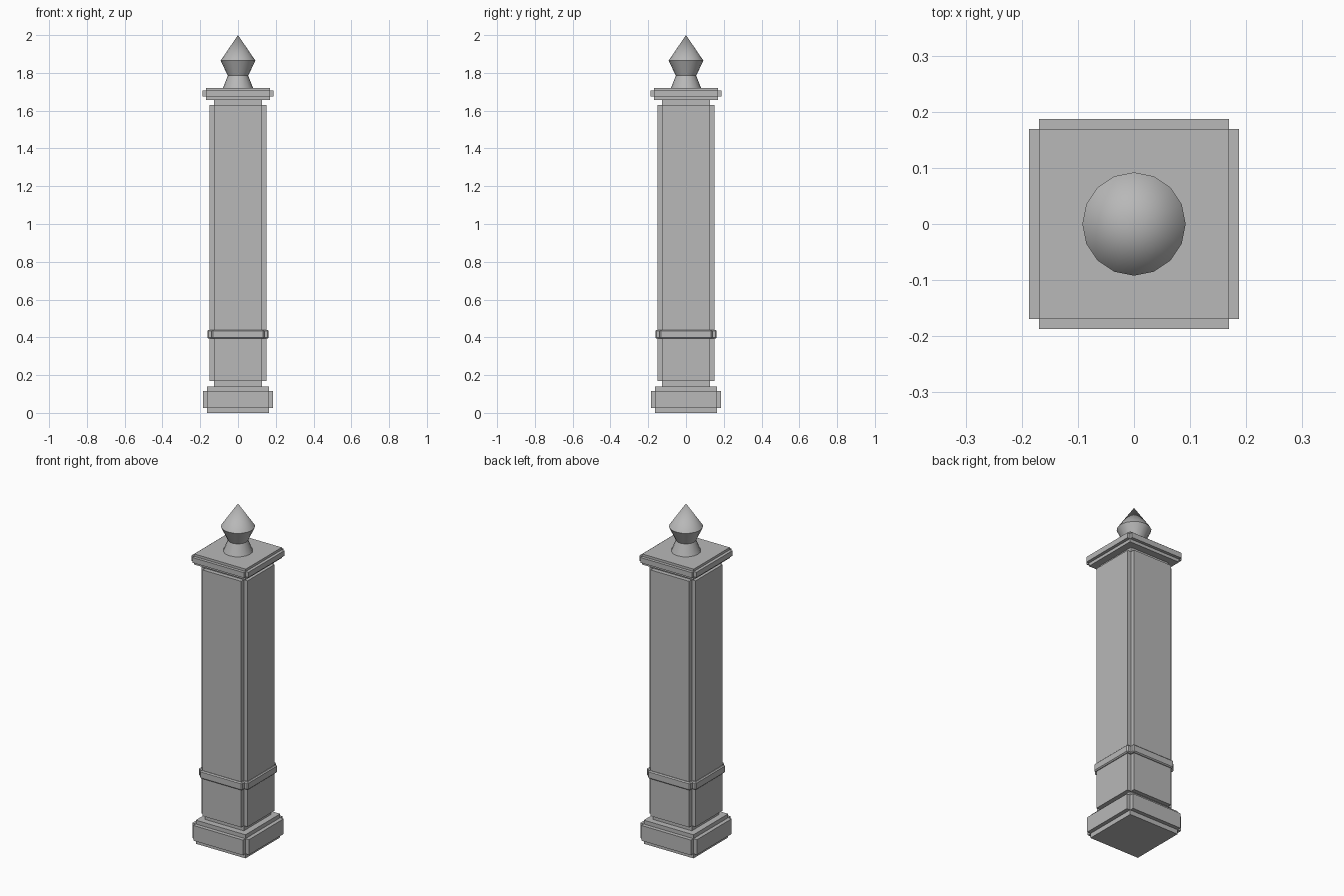
import bpy
import bmesh
from mathutils import Matrix, Vector
from math import cos, sin, tau

if "Cube" in bpy.data.objects:
    bpy.data.objects.remove(bpy.data.objects["Cube"], do_unlink=True)

stone = bpy.data.materials.new("grey_stone")
stone.use_nodes = True
GREY = (0.48, 0.48, 0.48, 1)
stone.diffuse_color = GREY
stone.node_tree.nodes["Principled BSDF"].inputs["Base Color"].default_value = GREY


def finish(bm, name):
    bmesh.ops.recalc_face_normals(bm, faces=bm.faces)
    mesh = bpy.data.meshes.new(name)
    bm.to_mesh(mesh)
    bm.free()
    mesh.materials.append(stone)
    obj = bpy.data.objects.new(name, mesh)
    bpy.context.collection.objects.link(obj)
    return obj


def add_box(bm, hx, hy, z0, z1):
    place = Matrix.Translation((0, 0, (z0 + z1) / 2))
    size = Matrix.Diagonal((2 * hx, 2 * hy, z1 - z0, 1))
    bmesh.ops.create_cube(bm, size=1, matrix=place @ size)


def block(name, half, z0, z1):
    """Plain square block."""
    bm = bmesh.new()
    add_box(bm, half, half, z0, z1)
    return finish(bm, name)


def notched(name, half, reach, z0, z1, bevel=0):
    """Two crossed boxes: raised panels on all four sides, open corners."""
    bm = bmesh.new()
    add_box(bm, reach, half, z0, z1)
    add_box(bm, half, reach, z0, z1)
    obj = finish(bm, name)
    if bevel:
        mod = obj.modifiers.new("Chamfer", "BEVEL")
        mod.width = bevel
        mod.segments = 1
    return obj


# Plinth
block("plinth", 0.163, 0, 0.14)
notched("plinth_panels", 0.163, 0.186, 0.027, 0.117)

# Shaft with its raised panels and band
block("shaft_core", 0.127, 0.14, 1.66)
notched("shaft_panels", 0.127, 0.152, 0.17, 1.63)
notched("shaft_band", 0.139, 0.162, 0.393, 0.44, 0.006)

# Cap
block("cap", 0.169, 1.657, 1.72)
notched("cap_panels", 0.169, 0.187, 1.675, 1.706)

# Turned finial
SIDES = 16
bm = bmesh.new()
rings = []
for r, z in [(0.08, 1.72), (0.054, 1.785), (0.092, 1.865)]:
    rings.append([bm.verts.new((r * cos(tau * i / SIDES), r * sin(tau * i / SIDES), z))
                  for i in range(SIDES)])
tip = bm.verts.new(Vector((0, 0, 2)))
for i in range(SIDES):
    j = (i + 1) % SIDES
    for low, high in zip(rings, rings[1:]):
        bm.faces.new((low[i], low[j], high[j], high[i]))
    bm.faces.new((rings[-1][i], rings[-1][j], tip))
bm.faces.new(rings[0][::-1])
finial = finish(bm, "finial")

bpy.ops.object.select_all(action="DESELECT")
finial.select_set(True)
bpy.context.view_layer.objects.active = finial
bpy.ops.object.shade_smooth_by_angle()
